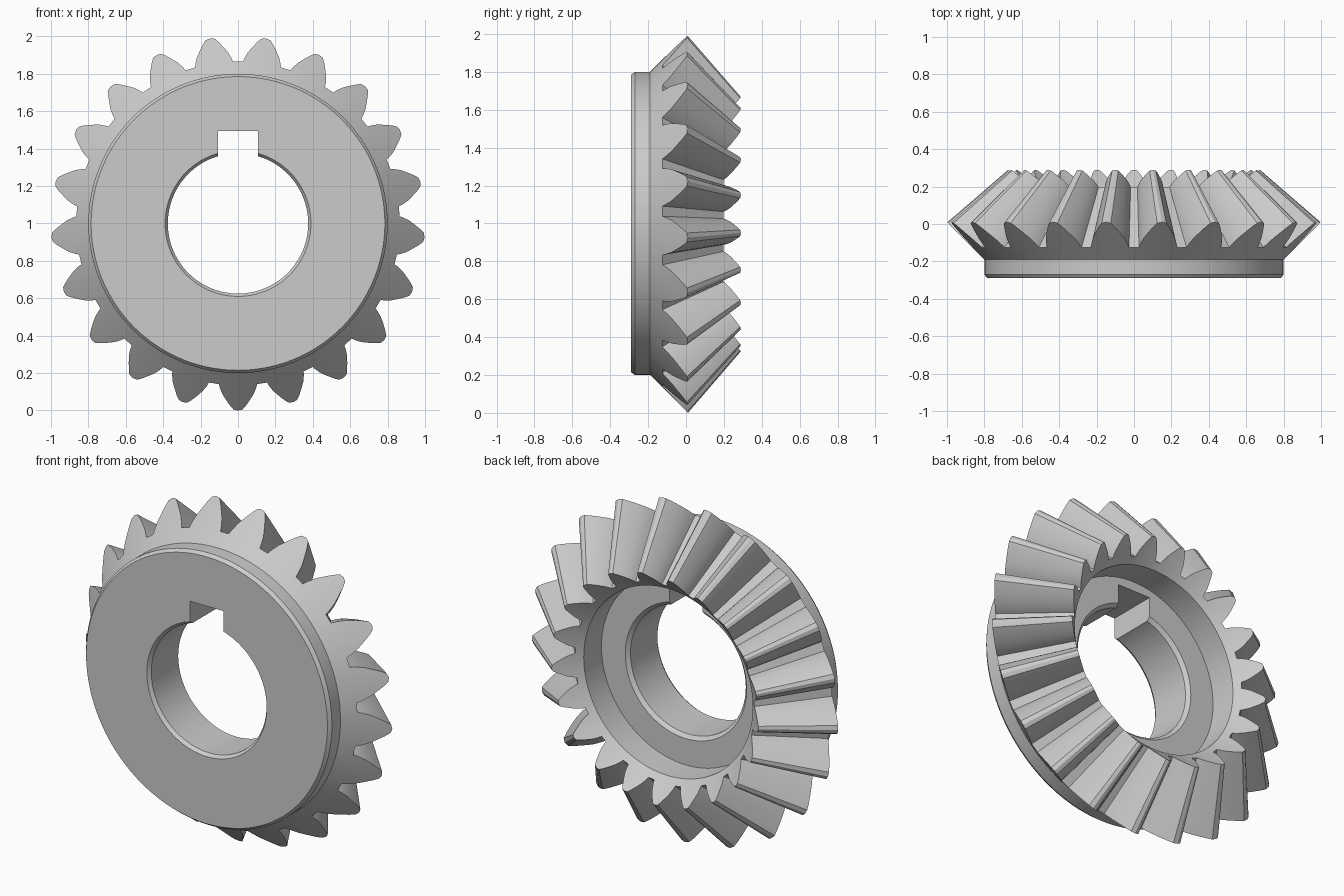
import bpy, bmesh
from math import sin, cos, radians, pi

if "Cube" in bpy.data.objects:
    bpy.data.objects.remove(bpy.data.objects["Cube"], do_unlink=True)

TEETH = 21
PITCH = 2 * pi / TEETH
APEX_Y = 0.87        # where all tooth lines meet on the axis
INNER_SCALE = 0.675  # small end of the teeth relative to the large end

steel = bpy.data.materials.new("steel grey")
steel.use_nodes = True
grey = (0.6, 0.6, 0.6, 1)
steel.diffuse_color = grey
steel.node_tree.nodes["Principled BSDF"].inputs["Base Color"].default_value = grey

# Half tooth: radius and half angle in degrees, root to tip
flank = [(0.865, 6.8), (0.885, 6.3), (0.915, 5.3), (0.945, 3.9), (0.975, 2.5), (0.995, 1.4)]
tooth = [(r, -radians(a)) for r, a in flank] + [(1.0, 0)]
tooth += [(r, radians(a)) for r, a in reversed(flank)]
outline = [(r, -pi / 2 + i * PITCH + a) for i in range(TEETH) for r, a in tooth]

bm = bmesh.new()


def tooth_ring(scale):
    """Toothed outline on the back cone, shrunk toward the apex."""
    ring = []
    for r, a in outline:
        y = APEX_Y + (r - 0.99 - APEX_Y) * scale
        ring.append(bm.verts.new((r * scale * cos(a), y, 1 + r * scale * sin(a))))
    return ring


def round_ring(r, y):
    return [bm.verts.new((r * cos(a), y, 1 + r * sin(a))) for _, a in outline]


# Closed section: bore, front face, hub, teeth, recess
rings = [round_ring(r, y) for r, y in
         [(0.375, -0.02), (0.375, -0.27), (0.39, -0.29), (0.785, -0.29), (0.8, -0.27), (0.8, -0.19)]]
rings += [tooth_ring(1), tooth_ring(INNER_SCALE)]
rings += [round_ring(0.55, 0.165), round_ring(0.55, 0), round_ring(0.395, 0)]
n = len(outline)
for k, ring in enumerate(rings):
    other = rings[(k + 1) % len(rings)]
    for i in range(n):
        j = (i + 1) % n
        bm.faces.new((ring[i], ring[j], other[j], other[i]))
bmesh.ops.recalc_face_normals(bm, faces=bm.faces)

mesh = bpy.data.meshes.new("bevel_gear")
bm.to_mesh(mesh)
bm.free()
gear = bpy.data.objects.new("bevel_gear", mesh)
bpy.context.collection.objects.link(gear)
mesh.materials.append(steel)

# Keyway slot cut through the top of the bore
bpy.ops.mesh.primitive_cube_add(size=1, location=(0, -0.15, 1.345))
cutter = bpy.context.object
cutter.name = "keyway_cutter"
cutter.scale = (0.216, 0.6, 0.3)
cutter.hide_render = True
cutter.data.materials.append(steel)

bpy.ops.object.select_all(action='DESELECT')
gear.select_set(True)
bpy.context.view_layer.objects.active = gear
cut = gear.modifiers.new("keyway", 'BOOLEAN')
cut.operation = 'DIFFERENCE'
cut.solver = 'EXACT'
cut.object = cutter
bpy.ops.object.modifier_apply(modifier=cut.name)
bpy.data.objects.remove(cutter, do_unlink=True)

bpy.ops.object.shade_smooth_by_angle(angle=radians(25))
